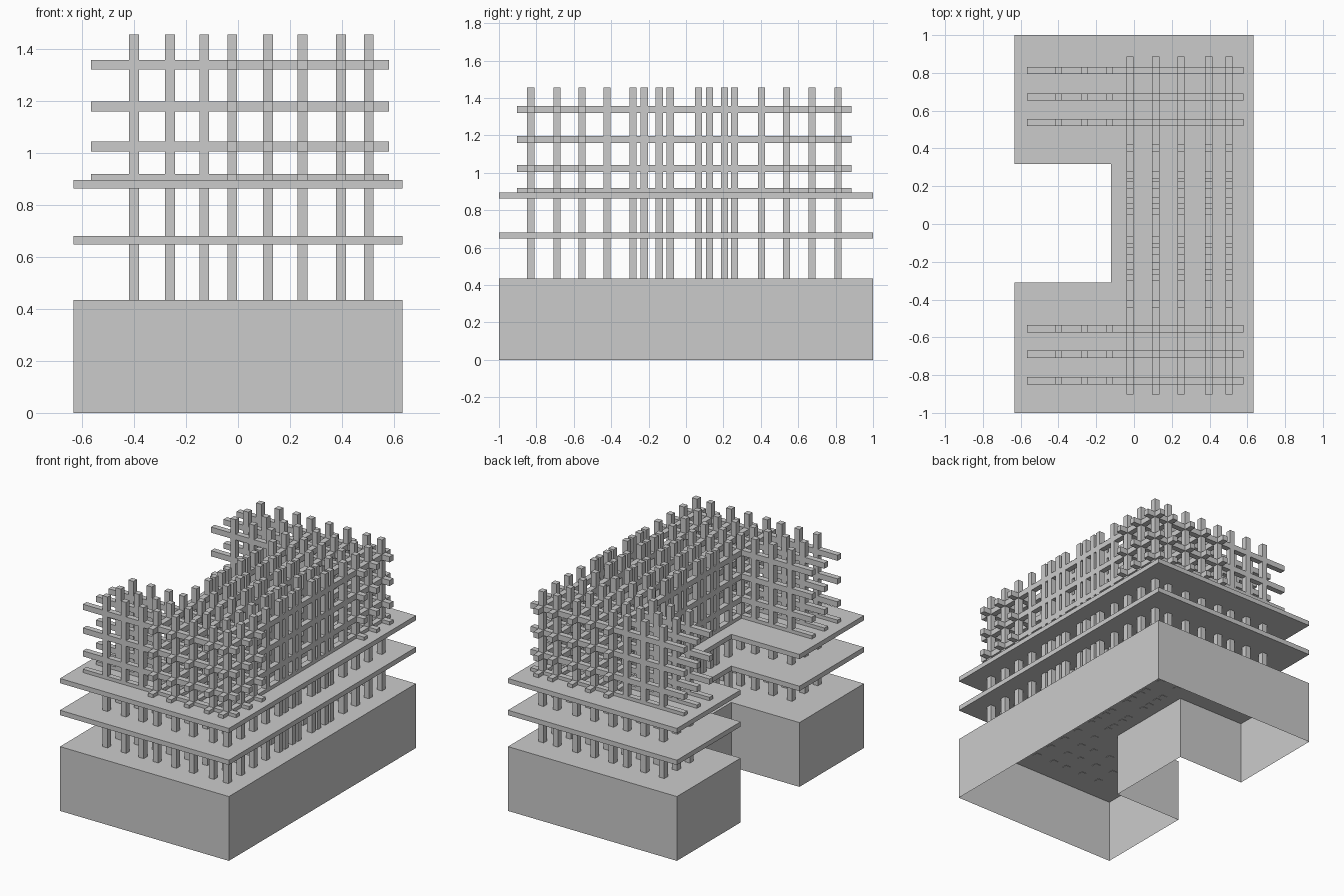
import bpy, bmesh
from mathutils import Matrix

if "Cube" in bpy.data.objects:
    bpy.data.objects.remove(bpy.data.objects["Cube"])

# C-shaped plan shared by the base and the decks
PLAN = [(-0.632, -1), (0.632, -1), (0.632, 1), (-0.632, 1),
        (-0.632, 0.318), (-0.122, 0.318), (-0.122, -0.31), (-0.632, -0.31)]

# Grid of the timber frame
ARM_X = [-0.40, -0.262, -0.13]
SPINE_X = [-0.022, 0.115, 0.248, 0.396, 0.503]
ARM_Y = [-0.830, -0.690, -0.555, 0.538, 0.673, 0.812]
SPINE_Y = [-0.422, -0.283, -0.223, -0.143, -0.084,
           0.066, 0.125, 0.205, 0.260, 0.404]
BAR_Z = [0.900, 1.024, 1.179, 1.339]
W = 0.038


def finish(name, bm):
    mesh = bpy.data.meshes.new(name)
    bm.to_mesh(mesh)
    bm.free()
    ob = bpy.data.objects.new(name, mesh)
    bpy.context.collection.objects.link(ob)
    return ob


def plan_prism(name, z0, z1, open_bottom=False):
    bm = bmesh.new()
    bottom = bm.faces.new([bm.verts.new((x, y, z0)) for x, y in PLAN])
    ext = bmesh.ops.extrude_face_region(bm, geom=[bottom], use_keep_orig=True)
    verts = [v for v in ext["geom"] if isinstance(v, bmesh.types.BMVert)]
    bmesh.ops.translate(bm, verts=verts, vec=(0, 0, z1 - z0))
    bmesh.ops.recalc_face_normals(bm, faces=bm.faces)
    if open_bottom:
        low = [f for f in bm.faces if all(abs(v.co.z - z0) < 1e-5 for v in f.verts)]
        bmesh.ops.delete(bm, geom=low, context='FACES_ONLY')
    return finish(name, bm)


def box(bm, x0, x1, y0, y1, z0, z1):
    m = Matrix.Translation(((x0 + x1) / 2, (y0 + y1) / 2, (z0 + z1) / 2))
    m = m @ Matrix.Diagonal((x1 - x0, y1 - y0, z1 - z0, 1))
    bmesh.ops.create_cube(bm, size=1, matrix=m)


# Hollow base and two decks
plan_prism("base", 0, 0.435, open_bottom=True)
plan_prism("lower_deck", 0.648, 0.681)
plan_prism("upper_deck", 0.864, 0.896)

# Posts: all rows along the spine, only the outer rows on the arms
h = W / 2
spots = [(x, y) for x in SPINE_X for y in ARM_Y + SPINE_Y]
spots += [(x, y) for x in ARM_X for y in ARM_Y]
bm = bmesh.new()
for x, y in spots:
    box(bm, x - h, x + h, y - h, y + h, 0.433, 1.456)
finish("posts", bm)

# Cross bars running along x
bm = bmesh.new()
for y in ARM_Y:
    for z in BAR_Z:
        box(bm, -0.566, 0.58, y - h, y + h, z - h, z + h)
finish("cross_bars", bm)

# Long bars running along y
bm = bmesh.new()
for x in SPINE_X:
    for z in BAR_Z:
        box(bm, x - h, x + h, -0.903, 0.886, z - h, z + h)
finish("long_bars", bm)
